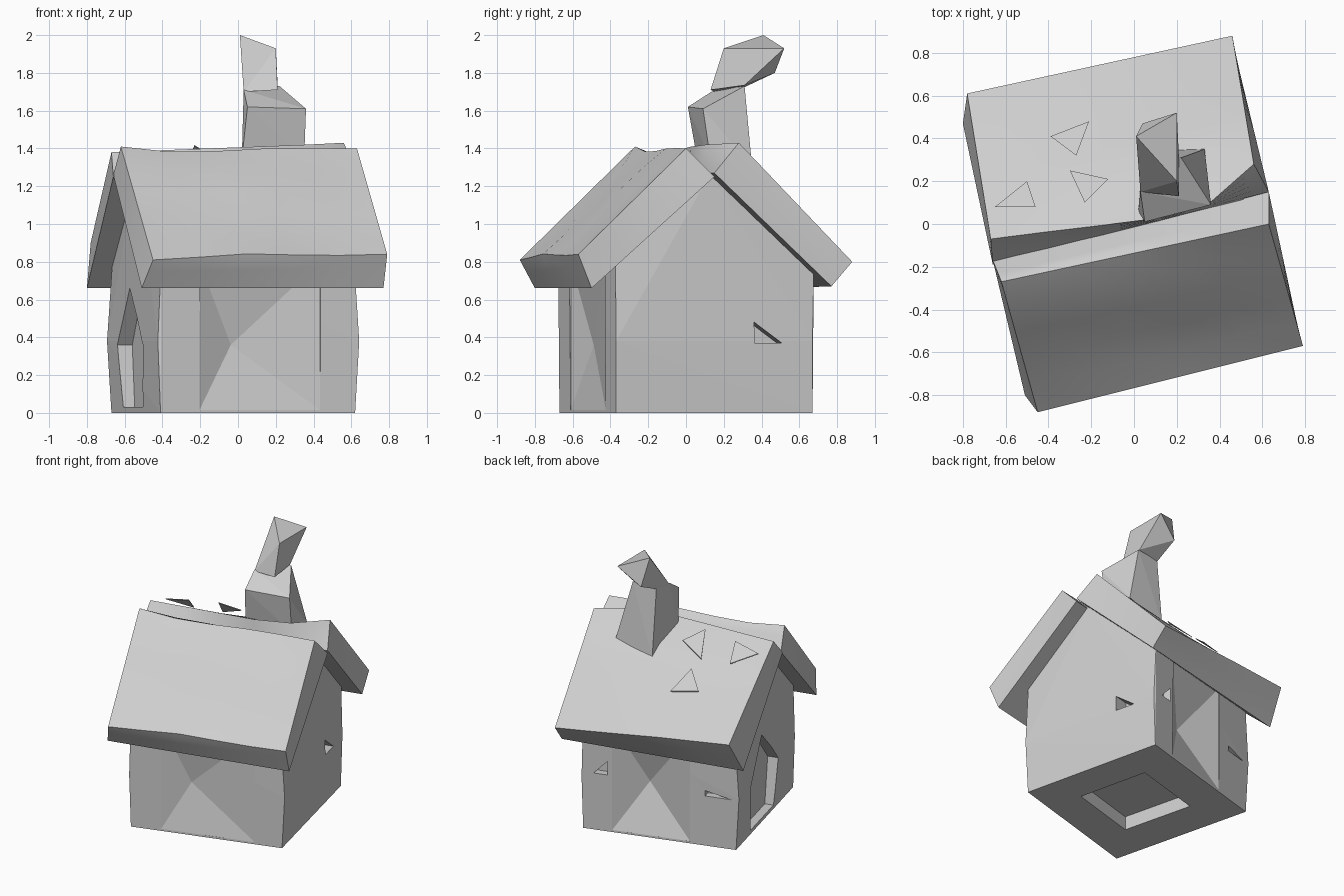
import bpy, bmesh, random
from mathutils import Vector

if "Cube" in bpy.data.objects:
    bpy.data.objects.remove(bpy.data.objects["Cube"])

random.seed(4)
grey = bpy.data.materials.new("plain grey")
grey.diffuse_color = (0.62, 0.62, 0.62, 1)
grey.use_nodes = True
grey.node_tree.nodes["Principled BSDF"].inputs["Base Color"].default_value = grey.diffuse_color


def make_object(name, bm, smooth=False):
    bmesh.ops.recalc_face_normals(bm, faces=bm.faces[:])
    mesh = bpy.data.meshes.new(name)
    bm.to_mesh(mesh)
    bm.free()
    mesh.materials.append(grey)
    obj = bpy.data.objects.new(name, mesh)
    bpy.context.collection.objects.link(obj)
    bpy.ops.object.select_all(action='DESELECT')
    bpy.context.view_layer.objects.active = obj
    obj.select_set(True)
    if smooth:
        bpy.ops.object.shade_smooth_by_angle(angle=0.6)
    return obj


def hull(name, points):
    bm = bmesh.new()
    for p in points:
        bm.verts.new(p)
    bmesh.ops.convex_hull(bm, input=bm.verts[:])
    loose = [v for v in bm.verts if not v.link_faces]
    bmesh.ops.delete(bm, geom=loose, context='VERTS')
    bmesh.ops.dissolve_limit(bm, angle_limit=0.02, verts=bm.verts[:], edges=bm.edges[:])
    return make_object(name, bm)


def prism(name, near, far):
    """Closed prism between two matching outlines."""
    bm = bmesh.new()
    a = [bm.verts.new(p) for p in near]
    b = [bm.verts.new(p) for p in far]
    bm.faces.new(a)
    bm.faces.new(b[::-1])
    n = len(a)
    for i in range(n):
        bm.faces.new((a[i], b[i], b[(i + 1) % n], a[(i + 1) % n]))
    return make_object(name, bm)


def cut(obj, cutter):
    cutter.hide_render = True
    mod = obj.modifiers.new("cut", 'BOOLEAN')
    mod.operation = 'DIFFERENCE'
    mod.solver = 'EXACT'
    mod.object = cutter
    bpy.ops.object.select_all(action='DESELECT')
    bpy.context.view_layer.objects.active = obj
    obj.select_set(True)
    bpy.ops.object.modifier_apply(modifier=mod.name)
    bpy.data.objects.remove(cutter)


def slab(name, left, right, lumps=0.0, ridge_pull=0.0, ridge_dip=0.0):
    """Warped board; each end lists ridge top, ridge bottom, eave bottom, eave top."""
    left, right = [[Vector(p) for p in end] for end in (left, right)]
    bm = bmesh.new()
    bmesh.ops.create_cube(bm, size=1)
    bmesh.ops.subdivide_edges(bm, edges=bm.edges[:], cuts=4, use_grid_fill=True)
    for v in bm.verts:
        s, t, h = v.co.x + 0.5, v.co.y + 0.5, v.co.z + 0.5
        co, low = Vector(), Vector()
        for (rt, rb, eb, et), w in ((left, 1 - s), (right, s)):
            co += w * rb.lerp(eb, t).lerp(rt.lerp(et, t), h)
            low += w * rb
        inner = 0.01 < s < 0.99
        if t < 0.01 and inner:
            # middle of the ridge leans into the groove
            k = ridge_pull * min(1, s / 0.58, (1 - s) / 0.22)
            co.x += (low.x - co.x) * k
            co.y += (low.y - co.y) * k
        if h > 0.99 and inner:
            if t < 0.01:
                co.z -= ridge_dip * max(0, 1 - abs(s - 0.27) / 0.4)
            elif t < 0.99:
                co.z += random.uniform(-lumps, lumps)
            else:
                co.z += lumps * max(0, 1 - abs(s - 0.4) / 0.35)
        v.co = co
    return make_object(name, bm, True)


# House walls: slightly bulging twisted box with two gables
base = [(-0.41, -0.67), (0.62, -0.37), (0.375, 0.67), (-0.67, 0.37)]
pts = [(x, y, 0) for x, y in base]
pts += [(x * 1.035, y, 0.38) for x, y in base]
pts += [(x * 0.99, y * 1.01, 0.82) for x, y in base]
pts += [(0.51, 0.13, 1.27), (-0.54, -0.14, 1.27)]
walls = hull("house_walls", pts)


def on_wall(wall, points, offset):
    """Points given as (share along wall, height), pushed outward by offset."""
    p = Vector((*base[wall], 0))
    d = Vector((*base[(wall + 1) % 4], 0)) - p
    out = Vector((d.y, -d.x, 0)).normalized()
    return [p + d * t + Vector((0, 0, z)) + out * offset for t, z in points]


# Dented panels on the front and back: outline, depth, deepest point
dents = [
    (0, 0.07, (0.20, 0.82), (0.38, 0.36)),
    (2, 0.12, (0.19, 0.70), (0.40, 0.36)),
]
for wall, depth, (a, b), apex in dents:
    frame = [(a, 0.015), (b, 0.015), (b, 0.80), (a, 0.80)]
    cut(walls, hull("dent_cutter", on_wall(wall, frame, 0.15)
                    + on_wall(wall, frame, 0.0) + on_wall(wall, [apex], -depth)))

# Notched windows and the pointed door recess
recesses = [
    (2, 0.05, [(0.07, 0.42), (0.16, 0.42), (0.16, 0.52)]),
    (2, 0.05, [(0.80, 0.37), (0.97, 0.37), (0.80, 0.41)]),
    (1, 0.10, [(0.70, 0.37), (0.84, 0.37), (0.70, 0.48)]),
    (3, 0.06, [(0.25, 0.03), (0.65, 0.03), (0.70, 0.36), (0.58, 0.50),
               (0.42, 0.66), (0.20, 0.36)]),
]
for wall, depth, outline in recesses:
    cut(walls, prism("recess_cutter", on_wall(wall, outline, 0.15),
                     on_wall(wall, outline, -depth)))

# Shallow square recess under the floor
cut(walls, prism("floor_cutter", [(x * 0.5, y * 0.5, -0.1) for x, y in base],
                 [(x * 0.5, y * 0.5, 0.1) for x, y in base]))

# Two roof slabs with a groove at the ridge
slab("front_roof",
     [(-0.62, -0.27, 1.41), (-0.66, -0.17, 1.26), (-0.51, -0.80, 0.66), (-0.45, -0.88, 0.81)],
     [(0.63, 0.00, 1.40), (0.63, 0.15, 1.25), (0.77, -0.50, 0.66), (0.79, -0.57, 0.84)],
     lumps=0.02, ridge_dip=0.03)
slab("back_roof",
     [(-0.67, -0.07, 1.38), (-0.66, -0.19, 1.25), (-0.80, 0.47, 0.66), (-0.78, 0.61, 0.90)],
     [(0.56, 0.28, 1.43), (0.63, 0.15, 1.27), (0.48, 0.77, 0.67), (0.46, 0.88, 0.80)],
     lumps=0.005, ridge_pull=0.9)

# Bent chimney in two pieces
hull("chimney_base",
     [(0.02, 0.06, 1.34), (0.35, 0.13, 1.34), (0.33, 0.35, 1.30), (0.04, 0.34, 1.22),
      (0.05, 0.01, 1.62), (0.36, 0.09, 1.61), (0.22, 0.31, 1.73), (0.03, 0.15, 1.71),
      (0.04, 0.29, 1.72)])
hull("chimney_top",
     [(0.03, 0.15, 1.70), (0.21, 0.13, 1.71), (0.21, 0.31, 1.735), (0.04, 0.29, 1.715),
      (0.01, 0.41, 2.00), (0.20, 0.20, 1.93), (0.20, 0.52, 1.93), (0.04, 0.47, 1.80)])

# Loose triangular shingles hovering over the back roof
shingles = [[(-0.39, 0.41), (-0.27, 0.32), (-0.21, 0.48)],
            [(-0.30, 0.25), (-0.23, 0.10), (-0.12, 0.21)],
            [(-0.65, 0.08), (-0.46, 0.08), (-0.50, 0.20)]]
for i, tri in enumerate(shingles):
    top = [(x, y, 1.46 - 0.85 * (y - 0.26 * x - 0.11)) for x, y in tri]
    prism(f"shingle_{i + 1}", top, [(x, y, z - 0.006) for x, y, z in top])
